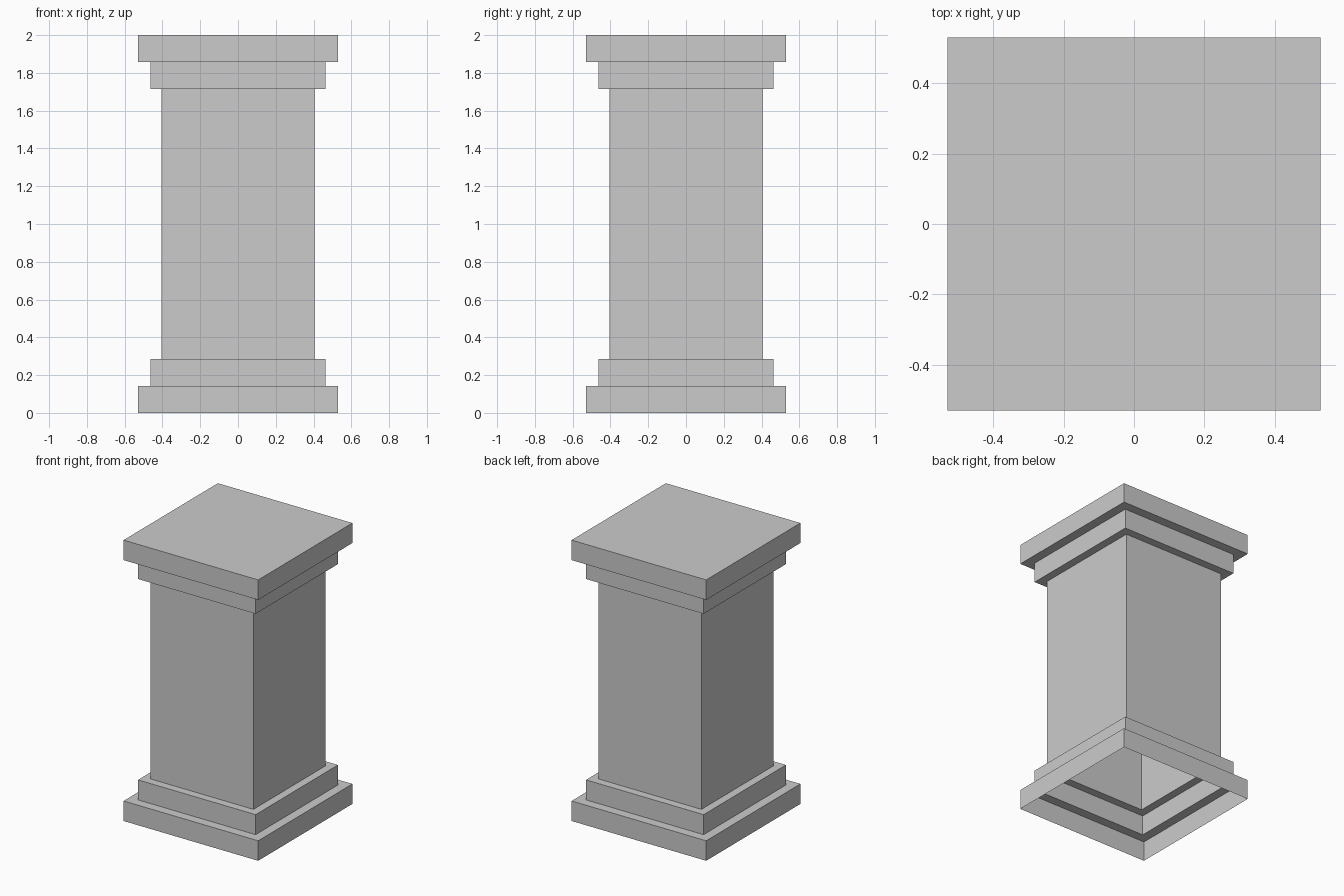
import bpy, bmesh

if "Cube" in bpy.data.objects:
    bpy.data.objects.remove(bpy.data.objects["Cube"])

HEIGHT = 2.0
STEP = 0.1425                       # height of each moulding step
WIDE, MID, SHAFT = 0.53, 0.463, 0.405   # half widths


def square_shell(name, profile, cap_top=False):
    """Sweep a (half width, z) profile around a square, open at the bottom."""
    bm = bmesh.new()
    rings = [[bm.verts.new((sx * h, sy * h, z))
              for sx, sy in ((-1, -1), (1, -1), (1, 1), (-1, 1))]
             for h, z in profile]
    for low, high in zip(rings, rings[1:]):
        for i in range(4):
            j = (i + 1) % 4
            bm.faces.new((low[i], low[j], high[j], high[i]))
    if cap_top:
        bm.faces.new(rings[-1])
    mesh = bpy.data.meshes.new(name)
    bm.to_mesh(mesh)
    bm.free()
    obj = bpy.data.objects.new(name, mesh)
    bpy.context.collection.objects.link(obj)
    return obj


# Stepped base, hollow underneath
steps = [(WIDE, 0), (WIDE, STEP), (MID, STEP), (MID, 2 * STEP), (SHAFT, 2 * STEP)]
square_shell("base", steps)

# Plain square shaft
square_shell("shaft", [(SHAFT, 2 * STEP), (SHAFT, HEIGHT - 2 * STEP)])

# Capital: the base steps turned upside down, closed on top
square_shell("capital", [(h, HEIGHT - z) for h, z in reversed(steps)], cap_top=True)
